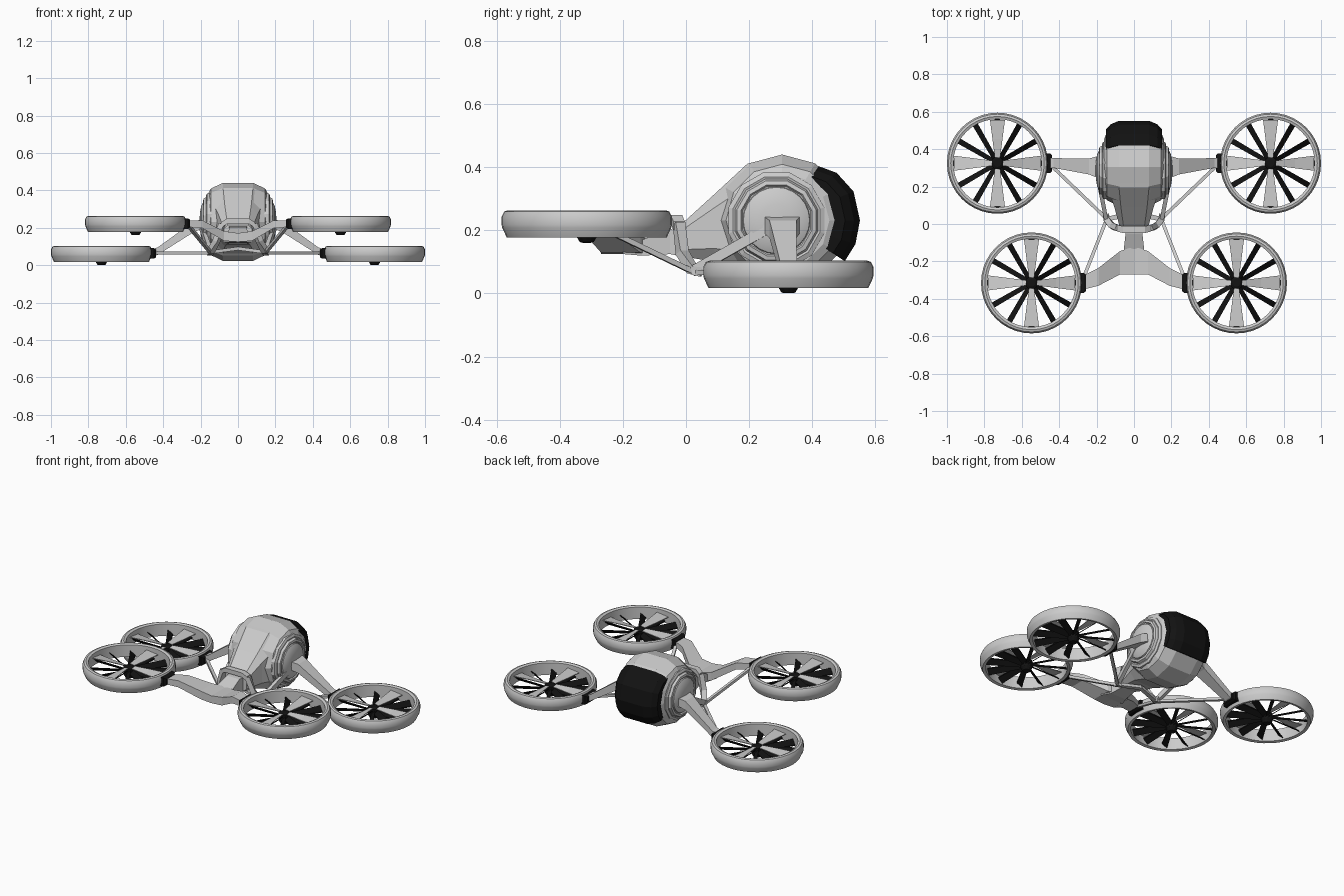
import bpy, bmesh, math
from mathutils import Vector

if "Cube" in bpy.data.objects:
    bpy.data.objects.remove(bpy.data.objects["Cube"])

black = bpy.data.materials.new("black")
black.diffuse_color = (0.006, 0.006, 0.006, 1)
black.use_nodes = True
black.node_tree.nodes["Principled BSDF"].inputs["Base Color"].default_value = black.diffuse_color


def loft(name, rings, mat=None, wrap=False, smooth=False):
    """Skin a list of closed cross-sections; cap the ends unless it wraps."""
    bm = bmesh.new()
    vs = [[bm.verts.new(p) for p in r] for r in rings]
    n = len(rings[0])
    for i in range(len(vs) - (0 if wrap else 1)):
        a, b = vs[i], vs[(i + 1) % len(vs)]
        for j in range(n):
            k = (j + 1) % n
            bm.faces.new((a[j], a[k], b[k], b[j]))
    if not wrap:
        bm.faces.new(vs[0])
        bm.faces.new(vs[-1])
    bmesh.ops.recalc_face_normals(bm, faces=bm.faces)
    me = bpy.data.meshes.new(name)
    bm.to_mesh(me)
    bm.free()
    ob = bpy.data.objects.new(name, me)
    bpy.context.collection.objects.link(ob)
    if mat:
        me.materials.append(mat)
    if smooth:
        bpy.ops.object.select_all(action='DESELECT')
        ob.select_set(True)
        bpy.context.view_layer.objects.active = ob
        bpy.ops.object.shade_smooth_by_angle(angle=math.radians(32))
    return ob


def box_x(x, y0, y1, z0, z1):
    return [(x, y0, z0), (x, y1, z0), (x, y1, z1), (x, y0, z1)]


def mirrored(ring, s):
    return [(s * p[0], p[1], p[2]) for p in ring]


def path_bar(name, pts, w, h, s=1):
    """Rectangular bar following a path, mirrored by s."""
    pts = [Vector((s * p[0], p[1], p[2])) for p in pts]
    rings = []
    for i, p in enumerate(pts):
        d = (pts[min(i + 1, len(pts) - 1)] - pts[max(i - 1, 0)]).normalized()
        side = d.cross(Vector((0, 0, 1))).normalized() * w / 2
        up = side.cross(d).normalized() * h / 2
        rings.append([p - side - up, p + side - up, p + side + up, p - side + up])
    return loft(name, rings)


def wheel_x(name, prof, n, cy, cz, off=0.0, smooth=False):
    """Lathe round the x axis from (x, radius) pairs."""
    return loft(name, [[(x, cy + r * math.cos(off + 2 * math.pi * i / n),
                         cz + r * math.sin(off + 2 * math.pi * i / n))
                        for i in range(n)] for x, r in prof], smooth=smooth)


CY, CZ = 0.305, 0.232

# Faceted pod drum
wheel_x("pod_drum", [(-.16, .15), (-.145, .178), (-.08, .209), (.08, .209),
                     (.145, .178), (.16, .15)], 12, CY, CZ)

# Pod neck tapering forward and down
def neck_ring(y, zt, zb, wt, w, wb):
    ch = (zt - zb) * .2
    return [(-wb, y, zb), (wb, y, zb), (w, y, zb + ch), (w, y, zt - ch),
            (wt, y, zt), (-wt, y, zt), (-w, y, zt - ch), (-w, y, zb + ch)]

loft("pod_neck", [neck_ring(.30, .438, .06, .08, .145, .08),
                  neck_ring(.195, .412, .06, .08, .14, .08),
                  neck_ring(.09, .315, .10, .07, .105, .07),
                  neck_ring(-.02, .215, .12, .055, .075, .055)])

# Stepped discs and domed lens on each side
for s, nm in ((-1, "left"), (1, "right")):
    wheel_x(nm + "_side_disc", [(s * x, r) for x, r in
            ((.13, .158), (.165, .158), (.172, .143), (.17, .136),
             (.184, .13), (.187, .117), (.18, .112))], 12, .287, CZ, math.pi / 12)
    wheel_x(nm + "_side_lens", [(s * x, r) for x, r in
            ((.17, .11), (.187, .105), (.197, .085), (.203, .05), (.206, .012))],
            24, .287, CZ, smooth=True)

# Black rear visor wrapped around the drum
rings = []
for deg, k in ((56, .84), (41, .93), (22, .99), (0, 1), (-18, .99), (-33, .96)):
    a = math.radians(deg)
    ring = [(-.152, .142), (-.15, .20 * k), (-.125, .228 * k), (-.08, .247 * k),
            (.08, .247 * k), (.125, .228 * k), (.15, .20 * k), (.152, .142)]
    rings.append([(x, CY + r * math.cos(a), CZ + r * math.sin(a)) for x, r in ring])
loft("rear_visor", rings, black)

# Spine joining the neck to the front arms
loft("front_spine", [[(-w, y, zb), (w, y, zb), (w, y, zt), (-w, y, zt)]
                     for y, zb, zt, w in ((.02, .11, .21, .055), (-.05, .125, .205, .045),
                                          (-.14, .12, .17, .055), (-.20, .125, .172, .08))])

# Collar across the neck
loft("neck_collar", [box_x(x, y - .018, y + .018, z - .014, z + .014) for x, y, z in
                     ((-.09, -.022, .215), (-.06, -.03, .235),
                      (.06, -.03, .235), (.09, -.022, .215))])

for s, nm in ((-1, "left"), (1, "right")):
    # Front arms rising from the spine
    loft(nm + "_front_arm", [mirrored(box_x(*b), s) for b in (
        (0, -.27, -.12, .125, .172), (.075, -.27, -.145, .13, .182),
        (.19, -.33, -.235, .198, .24), (.27, -.35, -.275, .205, .24))])
    # Rear arms dropping from the pod sides
    loft(nm + "_rear_arm", [mirrored(box_x(*b), s) for b in (
        (.15, .25, .36, .18, .235), (.205, .25, .36, .19, .242),
        (.24, .265, .35, .175, .232), (.43, .30, .352, .055, .095),
        (.46, .30, .352, .045, .085))])
    # Collar legs and the shoulder bars
    path_bar(nm + "_collar_leg", [(.085, -.022, .222), (.115, -.012, .13),
                                  (.145, .02, .075), (.15, .05, .068)], .032, .03, s)
    path_bar(nm + "_shoulder_bar", [(.148, .02, .07), (.20, .285, .22)], .022, .032, s)
    # Cross tie under the neck
    path_bar(nm + "_lower_tie", [(.148, .025, .07), (.0, .06, .09)], .025, .018, s)
    # Thin bracing struts
    path_bar(nm + "_front_strut", [(.148, .02, .07), (.265, -.275, .212)], .018, .016, s)
    path_bar(nm + "_rear_strut", [(.148, .03, .066), (.44, .31, .066)], .018, .016, s)


def rotor(name, cx, cy, z0, s):
    """Ducted fan: ring, hub, black vanes, wide grey blades and a clamp."""
    n = 40
    prof = [(.236, .004), (.254, 0), (.268, .03), (.27, .04), (.27, .066),
            (.262, .082), (.25, .086), (.236, .08)]
    loft(name + "_duct", [[(cx + r * math.cos(t), cy + r * math.sin(t), z0 + z)
                           for r, z in prof]
                          for t in (2 * math.pi * i / n for i in range(n))],
         wrap=True, smooth=True)
    # Hub with small cap below
    loft(name + "_hub", [[(cx + r * math.cos(i * math.pi / 6),
                           cy + r * math.sin(i * math.pi / 6), z0 + z) for i in range(12)]
                         for r, z in ((.014, -.017), (.022, -.015), (.034, .005),
                                      (.034, .05), (.02, .058))], black)

    def blade(nm, deg, secs, mat=None):
        c, sn = math.cos(math.radians(deg)), math.sin(math.radians(deg))
        rings = []
        for r, w, z, pitch, t in secs:
            dz = w * pitch
            loc = [(-w, z - dz), (w, z + dz), (w, z + dz + t), (-w, z - dz + t)]
            rings.append([(cx + r * c - u * sn, cy + r * sn + u * c, z0 + v)
                          for u, v in loc])
        loft(nm, rings, mat)

    for i in range(12):
        blade(f"{name}_vane_{i}", 30 * i, ((.02, .012, .024, .9, .006),
                                           (.24, .015, .024, .9, .006)), black)
    for i in range(4):
        blade(f"{name}_blade_{i}", 90 * i, ((.03, .014, .05, .25, .004),
                                            (.13, .027, .05, .2, .004),
                                            (.232, .04, .05, .12, .004)))
    # Clamp joining arm and duct
    xi = abs(cx) - .27
    zc = z0 + .045
    loft(name + "_clamp", [mirrored(box_x(x, cy - h, cy + h, zc - v, zc + v), s)
                           for x, h, v in ((xi - .022, .043, .02), (xi - .01, .053, .028),
                                           (xi + .018, .053, .028), (xi + .028, .045, .026))],
         black)


for s, nm in ((-1, "left"), (1, "right")):
    rotor(nm + "_rear_rotor", s * .73, .325, .018, s)
    rotor(nm + "_front_rotor", s * .548, -.315, .178, s)
